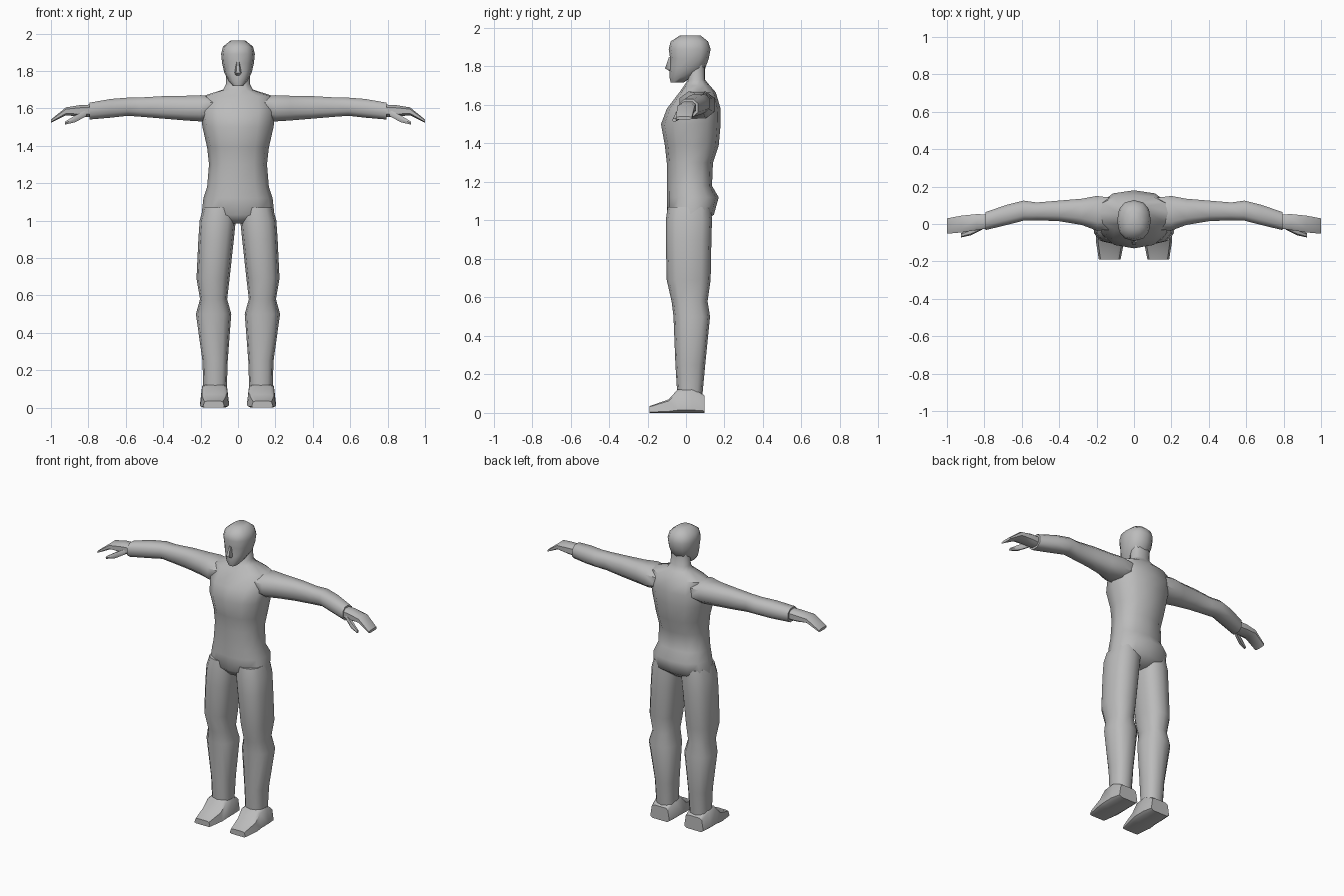
import bpy, bmesh, math

cube = bpy.data.objects.get("Cube")
if cube:
    bpy.data.objects.remove(cube)

grey = bpy.data.materials.new("plain grey")
grey.use_nodes = True
COLOUR = (0.5, 0.5, 0.5, 1)
grey.diffuse_color = COLOUR
grey.node_tree.nodes["Principled BSDF"].inputs["Base Color"].default_value = COLOUR


def spow(v, e):
    return math.copysign(abs(v) ** e, v)


def loft(name, axis, rings, sides=12, power=0.85, taper=0.0, mirror=False, angle=50):
    """Skin rounded rings (t, a0, a1, b0, b1) along an axis; a and b are the two other axes in order."""
    bm = bmesh.new()
    loops = []
    for t, a0, a1, b0, b1 in rings:
        loop = []
        for i in range(sides):
            w = 2 * math.pi * (i + 0.5 * (sides == 8)) / sides
            fit = 1 / math.cos(math.pi / 8) if sides == 8 else 1
            u = max(-1, min(1, spow(math.cos(w) * fit, power)))
            v = max(-1, min(1, spow(math.sin(w) * fit, power)))
            a = (a0 + a1) / 2 + u * (1 - taper * max(v, 0)) * (a1 - a0) / 2
            b = (b0 + b1) / 2 + v * (b1 - b0) / 2
            co = {"x": (t, a, b), "y": (a, t, b), "z": (a, b, t)}[axis]
            loop.append(bm.verts.new(co))
        loops.append(loop)
    for p, q in zip(loops, loops[1:]):
        for i in range(sides):
            j = (i + 1) % sides
            bm.faces.new((p[i], p[j], q[j], q[i]))
    bm.faces.new(loops[0])
    bm.faces.new(loops[-1])
    bmesh.ops.recalc_face_normals(bm, faces=bm.faces)
    me = bpy.data.meshes.new(name)
    bm.to_mesh(me)
    bm.free()
    me.materials.append(grey)
    ob = bpy.data.objects.new(name, me)
    bpy.context.collection.objects.link(ob)
    bpy.ops.object.select_all(action="DESELECT")
    ob.select_set(True)
    bpy.context.view_layer.objects.active = ob
    bpy.ops.object.shade_smooth_by_angle(angle=math.radians(angle))
    if mirror:
        ob.modifiers.new("Mirror", "MIRROR")
    return ob


def centred(rows):
    """Rows (z, half width, front y, back y) to symmetric rings."""
    return [(z, -w, w, f, b) for z, w, f, b in rows]


# Torso from the crotch to the neck
loft("torso", "z", centred([
    (0.985, 0.09, -0.06, 0.09), (1.03, 0.195, -0.10, 0.145), (1.12, 0.185, -0.10, 0.17),
    (1.18, 0.165, -0.10, 0.135), (1.30, 0.155, -0.10, 0.14), (1.39, 0.165, -0.11, 0.17),
    (1.50, 0.19, -0.13, 0.18), (1.58, 0.20, -0.10, 0.18), (1.665, 0.19, -0.035, 0.155),
    (1.70, 0.08, -0.01, 0.125), (1.73, 0.064, 0.01, 0.10), (1.82, 0.062, 0.015, 0.10)]))

# Head, with the chin tucked in front of the neck
loft("head", "z", centred([
    (1.718, 0.026, -0.08, -0.01), (1.745, 0.05, -0.086, 0.03), (1.79, 0.073, -0.086, 0.10),
    (1.84, 0.085, -0.082, 0.118), (1.89, 0.09, -0.09, 0.128), (1.93, 0.08, -0.08, 0.115),
    (1.962, 0.04, -0.03, 0.075)]))
loft("nose", "z", centred([
    (1.775, 0.014, -0.085, -0.06), (1.79, 0.018, -0.112, -0.06),
    (1.85, 0.008, -0.09, -0.06)]), sides=6, angle=60)

# Arms, hands and thumbs
loft("arm", "x", [
    (0.12, -0.03, 0.14, 1.54, 1.66), (0.20, -0.035, 0.15, 1.53, 1.67),
    (0.28, -0.005, 0.135, 1.535, 1.667), (0.40, 0.015, 0.125, 1.545, 1.665),
    (0.52, 0.02, 0.115, 1.555, 1.658), (0.59, 0.018, 0.125, 1.56, 1.657),
    (0.68, -0.005, 0.103, 1.55, 1.65), (0.795, -0.033, 0.063, 1.54, 1.63)],
    sides=8, power=0.8, mirror=True)
loft("hand", "x", [
    (0.77, -0.022, 0.05, 1.553, 1.62), (0.84, -0.032, 0.053, 1.555, 1.618),
    (0.92, -0.045, 0.045, 1.563, 1.605), (1.0, -0.052, 0.03, 1.523, 1.54)],
    sides=8, power=0.7, mirror=True)
loft("thumb", "x", [
    (0.81, -0.03, 0.0, 1.556, 1.595), (0.87, -0.06, -0.025, 1.523, 1.565),
    (0.925, -0.072, -0.05, 1.512, 1.53)], sides=6, power=0.9, mirror=True)

# Legs: thigh, knee and calf
loft("leg", "z", [
    (0.09, 0.06, 0.185, -0.045, 0.085), (0.25, 0.055, 0.19, -0.055, 0.10),
    (0.50, 0.036, 0.225, -0.065, 0.125), (0.58, 0.058, 0.203, -0.075, 0.112),
    (0.69, 0.045, 0.222, -0.10, 0.128), (0.90, 0.022, 0.212, -0.105, 0.132),
    (1.00, 0.012, 0.205, -0.105, 0.135), (1.07, 0.012, 0.185, -0.095, 0.13)],
    power=0.8, mirror=True)

# Feet: wide soles sloping down to the toes
loft("foot", "y", [
    (0.097, 0.055, 0.195, 0, 0.09), (0.03, 0.047, 0.204, 0, 0.13),
    (-0.045, 0.047, 0.204, 0, 0.12), (-0.09, 0.052, 0.204, 0, 0.07),
    (-0.19, 0.072, 0.188, 0, 0.035)], sides=8, power=0.3, taper=0.2, mirror=True)
